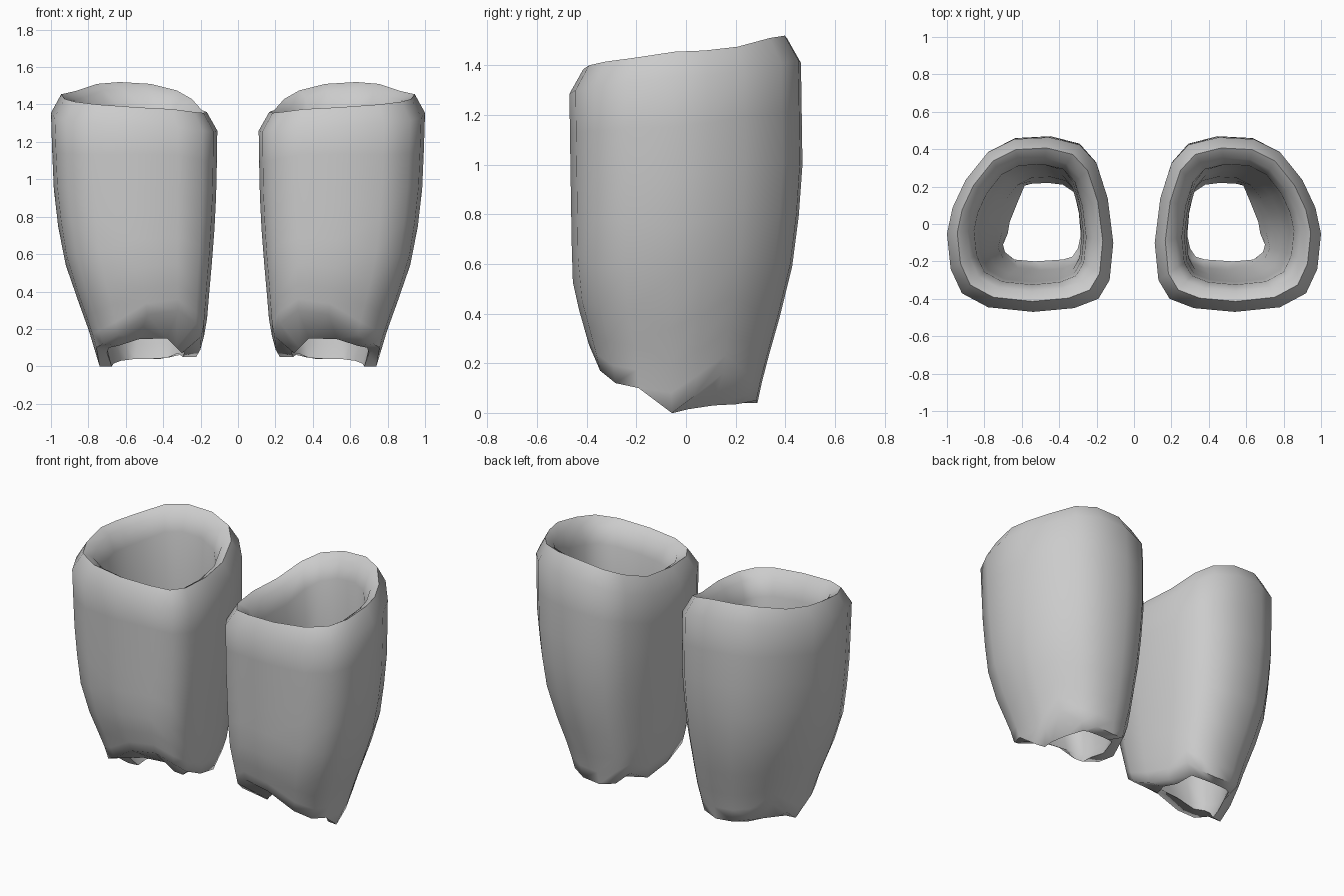
import bpy, bmesh

# Plan outline of one cuff: x, y, height of the rim crest, height of the hem
COLUMNS = [
    (0.11, -0.10, 1.36, 0.09), (0.13, -0.30, 1.355, 0.16), (0.19, -0.40, 1.36, 0.23),
    (0.32, -0.45, 1.375, 0.30), (0.54, -0.47, 1.385, 0.275), (0.78, -0.445, 1.40, 0.17),
    (0.92, -0.37, 1.415, 0.12), (0.98, -0.24, 1.43, 0.10), (1.00, -0.05, 1.455, 0.0),
    (0.97, 0.09, 1.46, 0.07), (0.90, 0.24, 1.475, 0.16), (0.78, 0.39, 1.51, 0.07),
    (0.64, 0.46, 1.52, 0.05), (0.45, 0.47, 1.51, 0.04), (0.29, 0.43, 1.475, 0.06),
    (0.20, 0.33, 1.43, 0.12), (0.14, 0.14, 1.37, 0.05)]

# Rolled-in lip under the hem, one point per column
LIP = [
    (0.285, -0.06, 0.08), (0.30, -0.13, 0.07), (0.33, -0.175, 0.10),
    (0.38, -0.19, 0.15), (0.53, -0.20, 0.145), (0.64, -0.19, 0.11),
    (0.69, -0.15, 0.10), (0.70, -0.11, 0.07), (0.675, -0.05, 0.0),
    (0.665, 0.01, 0.015), (0.625, 0.11, 0.03), (0.585, 0.205, 0.035),
    (0.55, 0.215, 0.04), (0.46, 0.22, 0.04), (0.38, 0.21, 0.045),
    (0.32, 0.17, 0.07), (0.295, 0.06, 0.05)]

# Taper: z, x min, x max, y min, y max
TAPER = [
    (0.00, 0.21, 0.74, -0.33, 0.28), (0.10, 0.20, 0.77, -0.35, 0.30),
    (0.20, 0.17, 0.80, -0.37, 0.325), (0.50, 0.145, 0.91, -0.455, 0.41),
    (0.65, 0.13, 0.95, -0.46, 0.44), (0.95, 0.115, 0.985, -0.465, 0.47),
    (1.30, 0.11, 1.00, -0.47, 0.465), (1.60, 0.12, 1.00, -0.465, 0.46)]


def bounds(z):
    z = max(0.0, min(1.6, z))
    for a, b in zip(TAPER, TAPER[1:]):
        if z <= b[0]:
            f = (z - a[0]) / (b[0] - a[0])
            return [p + (q - p) * f for p, q in zip(a[1:], b[1:])]


def place(col, z, inset=0.0, front=0.0):
    """Point of one column at height z, moved inwards by the inset."""
    x0, x1, y0, y1 = bounds(z)
    u, v = (col[0] - 0.11) / 0.89, (col[1] + 0.47) / 0.94
    x0, x1, y0, y1 = x0 + inset, x1 - inset, y0 + inset + front, y1 - inset
    return (x0 + (x1 - x0) * u, y0 + (y1 - y0) * v, z)


def column_points(col, lip):
    crest, hem = col[2], col[3]
    shoulder = crest - 0.10
    # outer wall from hem to shoulder
    pts = [place(col, hem + (shoulder - hem) * t)
           for t in (0, 0.06, 0.14, 0.25, 0.4, 0.55, 0.7, 0.85, 1)]
    # rounded rim
    pts.append(place(col, crest, 0.055))
    pts.append(place(col, crest - 0.035, 0.11))
    pts.append(place(col, crest - 0.14, 0.145))
    # inner wall down to the rolled-in lip
    for z, inset, front in ((1.0, 0.155, 0), (0.6, 0.145, 0.03), (0.33, 0.11, 0.05)):
        pts.append(place(col, z, inset, front))
    # thin roll just above the lip
    a = place(col, 0.2, 0.07, 0.06)
    pts.append(tuple((p * 0.5 + q * 0.5) for p, q in zip(a, lip)))
    pts.append(lip)
    return pts


def build_cuff(name, side, mat):
    bm = bmesh.new()
    grid = [[bm.verts.new((side * x, y, z)) for x, y, z in column_points(c, l)]
            for c, l in zip(COLUMNS, LIP)]
    n, m = len(grid), len(grid[0])
    for i in range(n):
        for j in range(m):
            k, l = (i + 1) % n, (j + 1) % m
            bm.faces.new((grid[i][j], grid[k][j], grid[k][l], grid[i][l]))
    bmesh.ops.recalc_face_normals(bm, faces=bm.faces)
    mesh = bpy.data.meshes.new(name)
    bm.to_mesh(mesh)
    bm.free()
    mesh.materials.append(mat)
    ob = bpy.data.objects.new(name, mesh)
    bpy.context.collection.objects.link(ob)
    bpy.ops.object.select_all(action='DESELECT')
    ob.select_set(True)
    bpy.context.view_layer.objects.active = ob
    bpy.ops.object.shade_smooth_by_angle(angle=1.2)


grey = bpy.data.materials.new("plain_grey")
grey.diffuse_color = (0.6, 0.6, 0.6, 1)
build_cuff("right_cuff", 1, grey)
build_cuff("left_cuff", -1, grey)
